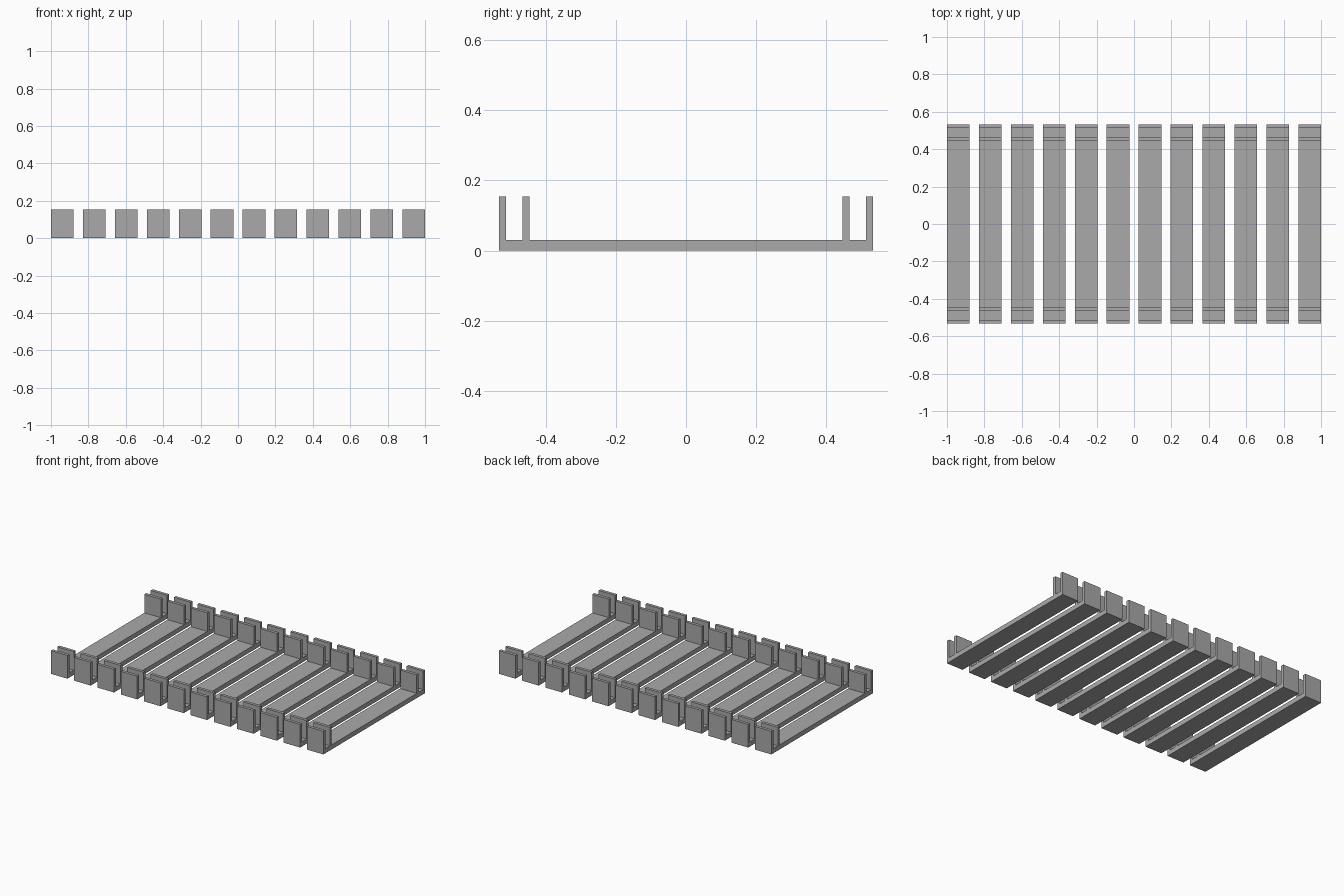
import bpy
import bmesh

cube = bpy.data.objects.get("Cube")
if cube:
    bpy.data.objects.remove(cube, do_unlink=True)

# Plain grey material
GREY = (0.4, 0.4, 0.4, 1.0)
grey = bpy.data.materials.new("plain grey")
grey.use_nodes = True
grey.diffuse_color = GREY
grey.node_tree.nodes["Principled BSDF"].inputs["Base Color"].default_value = GREY

COUNT = 12
WIDTH = 0.121
PITCH = (2 - WIDTH) / (COUNT - 1)
FLOOR, TOP = 0.031, 0.154

# Side profile (y, z): a flat slat with a pair of upright tabs at each end
half = [(0.446, FLOOR), (0.446, TOP), (0.466, TOP), (0.466, FLOOR),
        (0.513, FLOOR), (0.513, TOP), (0.533, TOP), (0.533, 0)]
profile = half + [(-y, z) for y, z in reversed(half)]


def slat_mesh():
    """Extrude the side profile across the slat width."""
    bm = bmesh.new()
    face = bm.faces.new([bm.verts.new((-WIDTH / 2, y, z)) for y, z in profile])
    result = bmesh.ops.extrude_face_region(bm, geom=[face], use_keep_orig=True)
    moved = [v for v in result["geom"] if isinstance(v, bmesh.types.BMVert)]
    bmesh.ops.translate(bm, verts=moved, vec=(WIDTH, 0, 0))
    bmesh.ops.recalc_face_normals(bm, faces=bm.faces)
    mesh = bpy.data.meshes.new("slat")
    bm.to_mesh(mesh)
    bm.free()
    mesh.materials.append(grey)
    return mesh


# Row of identical slats sharing one mesh
mesh = slat_mesh()
for i in range(COUNT):
    slat = bpy.data.objects.new(f"slat_{i + 1}", mesh)
    slat.location.x = (i - (COUNT - 1) / 2) * PITCH
    bpy.context.collection.objects.link(slat)
